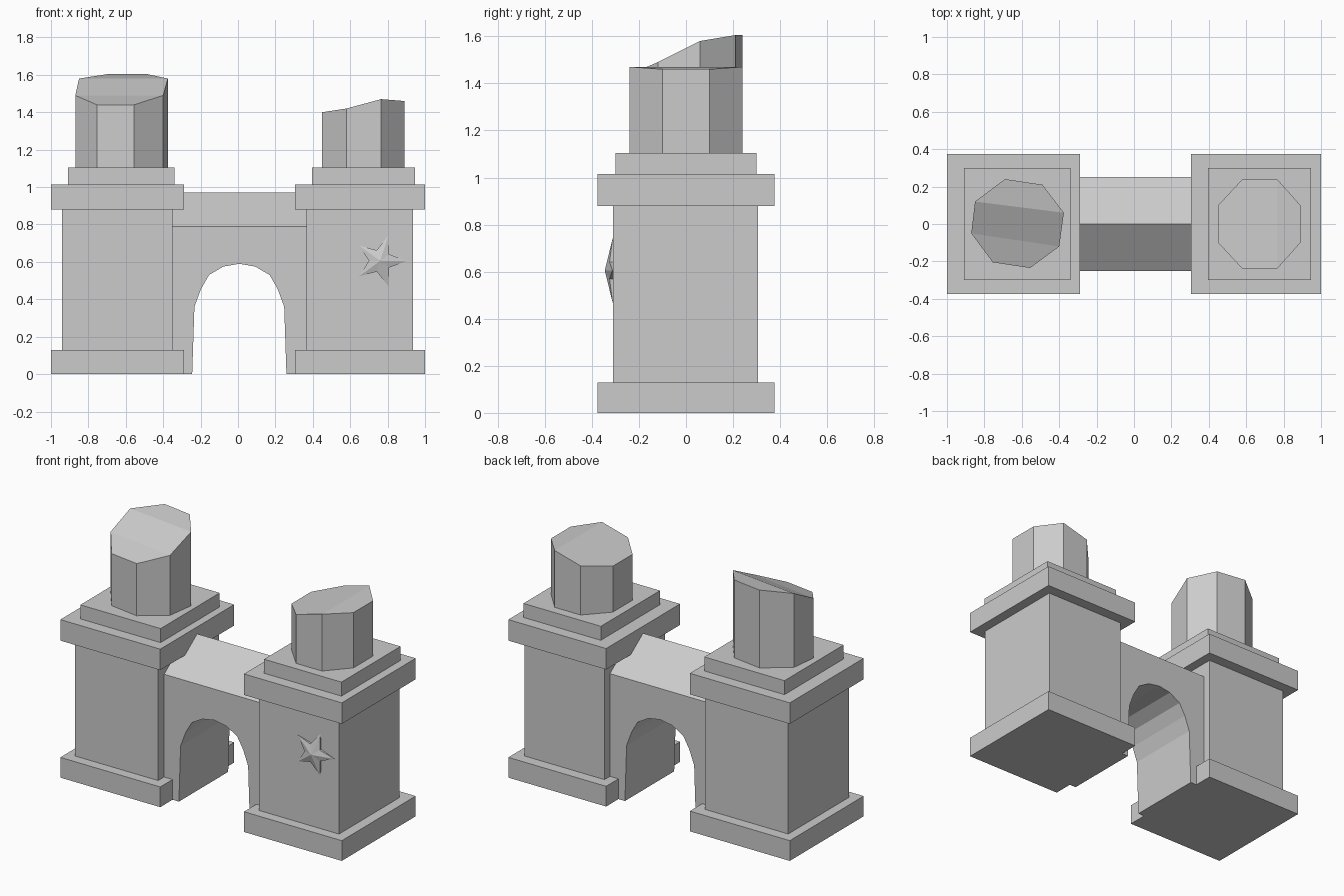
import bpy, bmesh
from math import cos, sin, pi

if "Cube" in bpy.data.objects:
    bpy.data.objects.remove(bpy.data.objects["Cube"])


def make(name, verts, faces):
    me = bpy.data.meshes.new(name)
    me.from_pydata(verts, [], faces)
    bm = bmesh.new()
    bm.from_mesh(me)
    bmesh.ops.recalc_face_normals(bm, faces=bm.faces)
    bm.to_mesh(me)
    bm.free()
    ob = bpy.data.objects.new(name, me)
    bpy.context.collection.objects.link(ob)
    return ob


def box(name, x0, x1, y0, y1, z0, z1):
    v = [(x, y, z) for z in (z0, z1) for x, y in ((x0, y0), (x1, y0), (x1, y1), (x0, y1))]
    return make(name, v, [(0, 1, 2, 3), (4, 5, 6, 7)] +
                [(i, (i + 1) % 4, (i + 1) % 4 + 4, i + 4) for i in range(4)])


# octagonal broken column; the top is folded in three strips joining vertex pairs
def broken_column(name, ring, z0, tops, strips):
    n = len(ring)
    v = [(x, y, z0) for x, y in ring] + [(x, y, z) for (x, y), z in zip(ring, tops)]
    f = [tuple(range(n))] + [(i, (i + 1) % n, (i + 1) % n + n, i + n) for i in range(n)]
    f += [tuple(i + n for i in s) for s in strips]
    return make(name, v, f)


# two square piers: base, shaft, cap and upper plinth
piers = {"left": ((-1, -.29), (-.94, -.35), (-.91, -.34)),
         "right": ((.305, 1), (.365, .935), (.395, .945))}
for side, (wide, shaft, plinth) in piers.items():
    box(side + "_base", *wide, -.375, .375, 0, .13)
    box(side + "_shaft", *shaft, -.31, .305, .13, .88)
    box(side + "_cap", *wide, -.375, .375, .88, 1.015)
    box(side + "_plinth", *plinth, -.30, .30, 1.015, 1.105)

# left column, turned slightly and broken towards the front
broken_column("left_column",
              [(-.755, -.205), (-.555, -.235), (-.40, -.12), (-.375, .06),
               (-.49, .21), (-.69, .24), (-.85, .12), (-.87, -.05)], 1.105,
              [1.44, 1.44, 1.49, 1.58, 1.605, 1.605, 1.58, 1.49],
              [(0, 1, 2, 7), (7, 2, 3, 6), (6, 3, 4, 5)])

# right column, broken towards the left
broken_column("right_column",
              [(.58, -.24), (.765, -.24), (.89, -.10), (.89, .10),
               (.765, .24), (.58, .24), (.45, .10), (.45, -.10)], 1.105,
              [1.42, 1.47, 1.46, 1.46, 1.47, 1.42, 1.40, 1.40],
              [(1, 2, 3, 4), (0, 1, 4, 5), (7, 0, 5, 6)])

# arch wall with a gabled top between the piers
half = [(.252, 0), (.24, .36), (.205, .455), (.162, .53), (.085, .575)]
opening = [(-x, z) for x, z in half] + [(0, .59)] + half[::-1]
profile = [(-.36, 0)] + [(x + .007, z) for x, z in opening] + [(.375, 0), (.375, .79), (-.36, .79)]
n = len(profile)
verts = [(x, y, z) for y in (-.25, .25) for x, z in profile]
verts += [(.375, 0, .97), (-.36, 0, .97)]
faces = [tuple(range(n)), tuple(range(n, 2 * n))]
faces += [(i, (i + 1) % n, (i + 1) % n + n, i + n) for i in range(n) if i != n - 2]
a, b, r, l = n - 2, n - 1, 2 * n, 2 * n + 1
faces += [(a, b, l, r), (a + n, b + n, l, r), (a, a + n, r), (b, b + n, l)]
make("arch_wall", verts, faces)

# raised five-pointed star on the right pier
cx, cz = .76, .605
verts = [(cx, -.345, cz)]
for y_tip, y_notch in ((-.312, -.325), (-.305, -.305)):
    for i in range(10):
        rad, y = ((.142, y_tip), (.06, y_notch))[i % 2]
        verts.append((cx + rad * cos(i * pi / 5), y, cz + rad * sin(i * pi / 5)))
faces = []
for i in range(10):
    j = (i + 1) % 10
    faces += [(0, i + 1, j + 1), (i + 1, j + 1, j + 11, i + 11)]
faces.append(tuple(range(11, 21)))
make("star_ornament", verts, faces)
